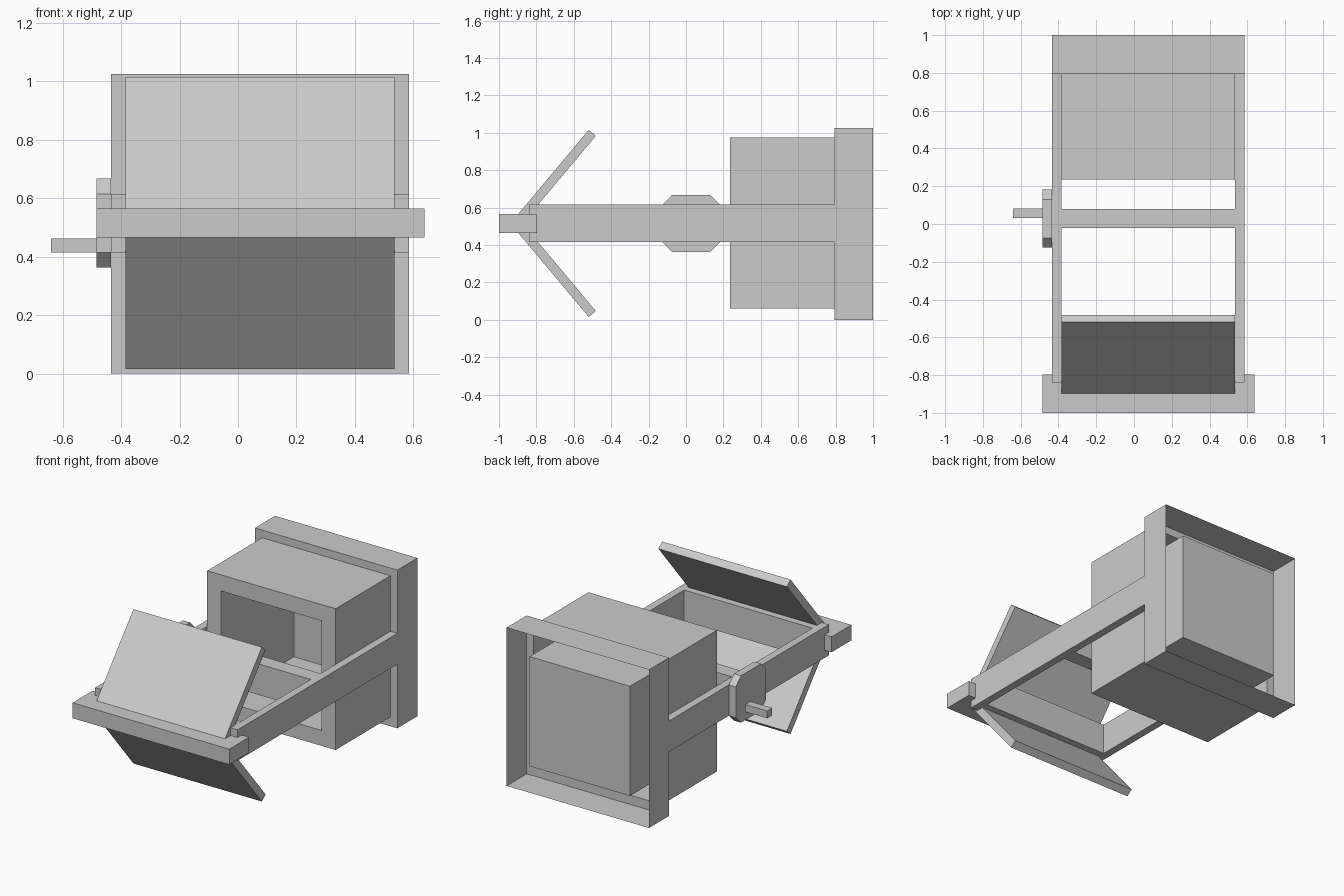
import bpy

if "Cube" in bpy.data.objects:
    bpy.data.objects.remove(bpy.data.objects["Cube"])

CX = 0.075          # centre line of the frame
X0, X1 = -0.385, 0.535   # inner width between the rails
ZM = 0.515          # mid height


def make_mesh(name, verts, faces):
    me = bpy.data.meshes.new(name)
    me.from_pydata(verts, [], faces)
    me.update()
    ob = bpy.data.objects.new(name, me)
    bpy.context.collection.objects.link(ob)
    return ob


def extrude_x(name, profile, x0, x1):
    """Solid from a (y, z) profile, counter-clockwise seen from +x."""
    n = len(profile)
    verts = [(x, y, z) for x in (x0, x1) for y, z in profile]
    faces = [tuple(range(n))[::-1], tuple(range(n, 2 * n))]
    faces += [(i, (i + 1) % n, n + (i + 1) % n, n + i) for i in range(n)]
    return make_mesh(name, verts, faces)


def box(name, x, y, z):
    return extrude_x(name, [(y[0], z[0]), (y[1], z[0]), (y[1], z[1]), (y[0], z[1])], *x)


# Camera-like housing: one open shell of stepped square rings,
# from the rear rim, over the outside, then in through the front opening
rings = [  # y, half width, z bottom, z top
    (1.00, 0.51, 0.0, 1.025),
    (0.795, 0.51, 0.0, 1.025),
    (0.795, 0.46, 0.06, 0.975),
    (0.235, 0.46, 0.06, 0.975),
    (0.235, 0.36, 0.16, 0.87),
    (0.98, 0.36, 0.16, 0.87),
]
verts, faces = [], []
for y, w, zb, zt in rings:
    verts += [(CX - w, y, zb), (CX + w, y, zb), (CX + w, y, zt), (CX - w, y, zt)]
for r in range(len(rings) - 1):
    a, b = 4 * r, 4 * r + 4
    faces += [(a + i, b + i, b + (i + 1) % 4, a + (i + 1) % 4) for i in range(4)]
e = 4 * (len(rings) - 1)
faces.append((e, e + 1, e + 2, e + 3))
make_mesh("housing", verts, faces)

# Side rails and cross members
for name, x in (("rail_left", (X0 - 0.05, X0)), ("rail_right", (X1, X1 + 0.05))):
    box(name, x, (-0.84, 0.795), (0.415, 0.615))
for name, y in (("front_cross_member", (-0.84, -0.745)), ("middle_cross_member", (-0.02, 0.08))):
    box(name, (X0, X1), y, (0.415, 0.615))

# Front bar
box("front_bar", (-0.485, 0.638), (-1.0, -0.797), (0.465, 0.565))

# Slanted flaps, mirrored about the mid height
flap = [(-0.92, 0.538), (-0.882, 0.506), (-0.482, 0.983), (-0.52, 1.015)]
extrude_x("flap_upper", flap, X0, X1)
extrude_x("flap_lower", [(y, 2 * ZM - z) for y, z in reversed(flap)], X0, X1)

# Side knob with chamfered corners and its handle
knob = [(-0.075, 0.363), (0.13, 0.363), (0.183, 0.415), (0.183, 0.615),
        (0.13, 0.667), (-0.075, 0.667), (-0.125, 0.615), (-0.125, 0.415)]
extrude_x("knob_plate", knob, -0.485, -0.435)
box("knob_handle", (-0.64, -0.485), (0.032, 0.083), (0.415, 0.463))
